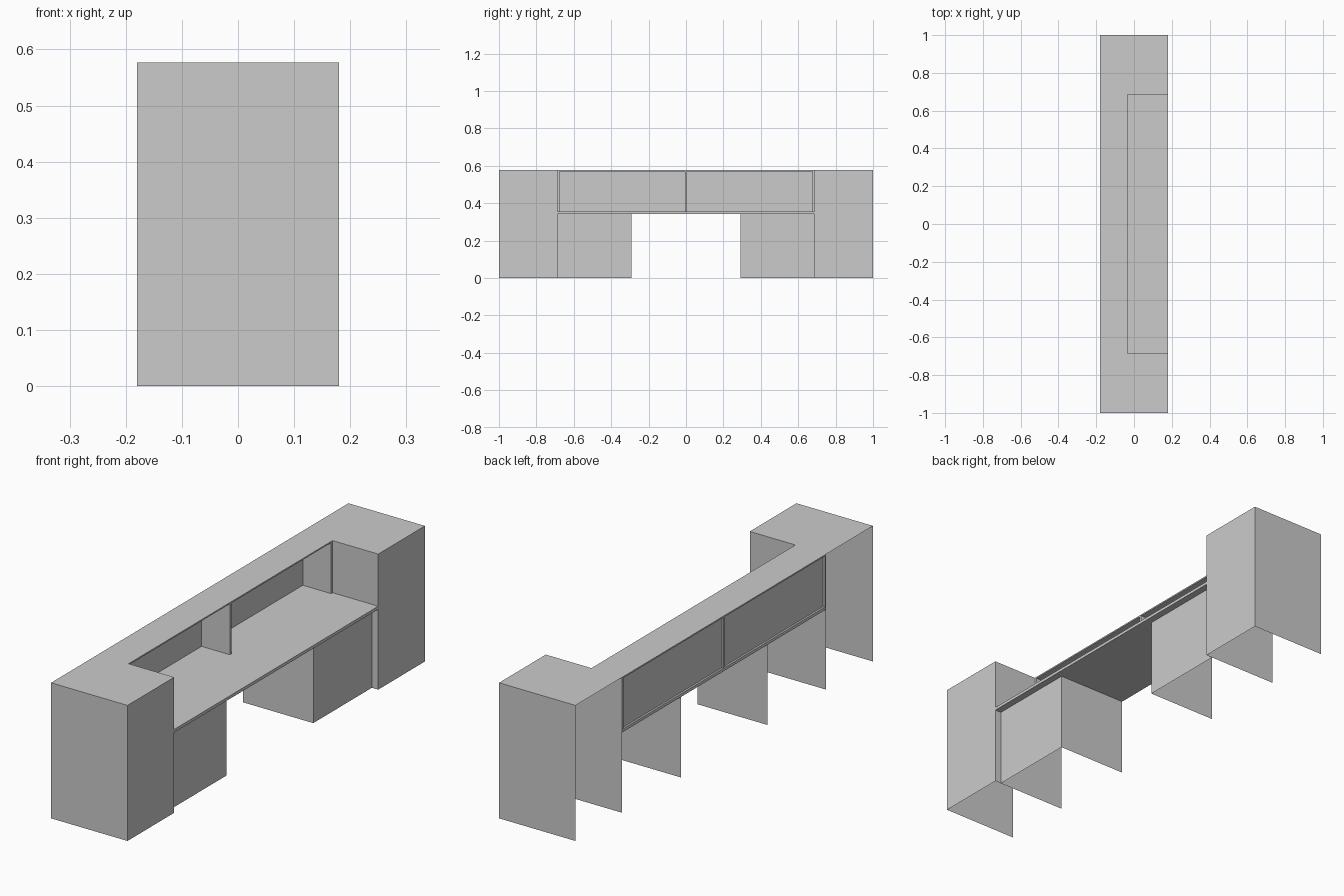
import bpy
import bmesh
from mathutils import Vector

cube = bpy.data.objects.get("Cube")
if cube:
    bpy.data.objects.remove(cube, do_unlink=True)

# Single grey finish
grey = bpy.data.materials.new("plain grey")
grey.use_nodes = True
colour = (0.6, 0.6, 0.6, 1)
grey.diffuse_color = colour
grey.node_tree.nodes["Principled BSDF"].inputs["Base Color"].default_value = colour

# Main dimensions
BACK, FRONT = -0.18, 0.18        # x extent
HUTCH = -0.035                   # open edge of the upper shelf
END, BAY, KNEE = 1.0, 0.686, 0.292
HEIGHT, DESK, UNDER = 0.577, 0.355, 0.342
BOARD = 0.01
LID = 0.006


def box(name, low, high, open_sides=()):
    """Box between two corners, leaving out faces that point along open_sides."""
    low, high = Vector(low), Vector(high)
    bm = bmesh.new()
    bmesh.ops.create_cube(bm, size=1)
    for v in bm.verts:
        v.co = (low + high) / 2 + v.co * (high - low)
    bm.normal_update()
    gone = [f for f in bm.faces
            if any(f.normal.dot(Vector(d)) > 0.9 for d in open_sides)]
    bmesh.ops.delete(bm, geom=gone, context='FACES')
    mesh = bpy.data.meshes.new(name)
    bm.to_mesh(mesh)
    bm.free()
    mesh.materials.append(grey)
    obj = bpy.data.objects.new(name, mesh)
    bpy.context.collection.objects.link(obj)
    return obj


def y_box(name, x, y, z, open_sides=()):
    y = sorted(y)
    return box(name, (x[0], y[0], z[0]), (x[1], y[1], z[1]), open_sides)


REAR, DOWN, UP = (-1, 0, 0), (0, 0, -1), (0, 0, 1)

for side, label in ((1, "left"), (-1, "right")):
    # End cabinet shell, open at the rear and underneath
    y_box(f"end_cabinet_{label}", (BACK, FRONT), (side * BAY, side * END),
          (0, HEIGHT), (REAR, DOWN))
    # Recessed pedestal beside the knee space, only its front and inner wall
    y_box(f"pedestal_{label}", (BACK, FRONT - 0.03), (side * KNEE, side * BAY),
          (0, UNDER), (REAR, DOWN, UP, (0, side, 0)))
    # Upright board at each end of the shelf
    y_box(f"shelf_side_{label}", (BACK, HUTCH), (side * (BAY - BOARD), side * BAY),
          (DESK, HEIGHT - LID))

# Worktop, shelf lid, divider and recessed rear panel
y_box("worktop", (BACK, FRONT), (-BAY, BAY), (UNDER, DESK))
y_box("shelf_top", (BACK, HUTCH), (-BAY, BAY), (HEIGHT - LID, HEIGHT))
y_box("shelf_divider", (BACK, HUTCH), (-BOARD / 2, BOARD / 2), (DESK, HEIGHT - LID))
y_box("shelf_rear_panel", (BACK + 0.008, BACK + 0.012), (-BAY + BOARD, BAY - BOARD),
      (DESK, HEIGHT - LID))
